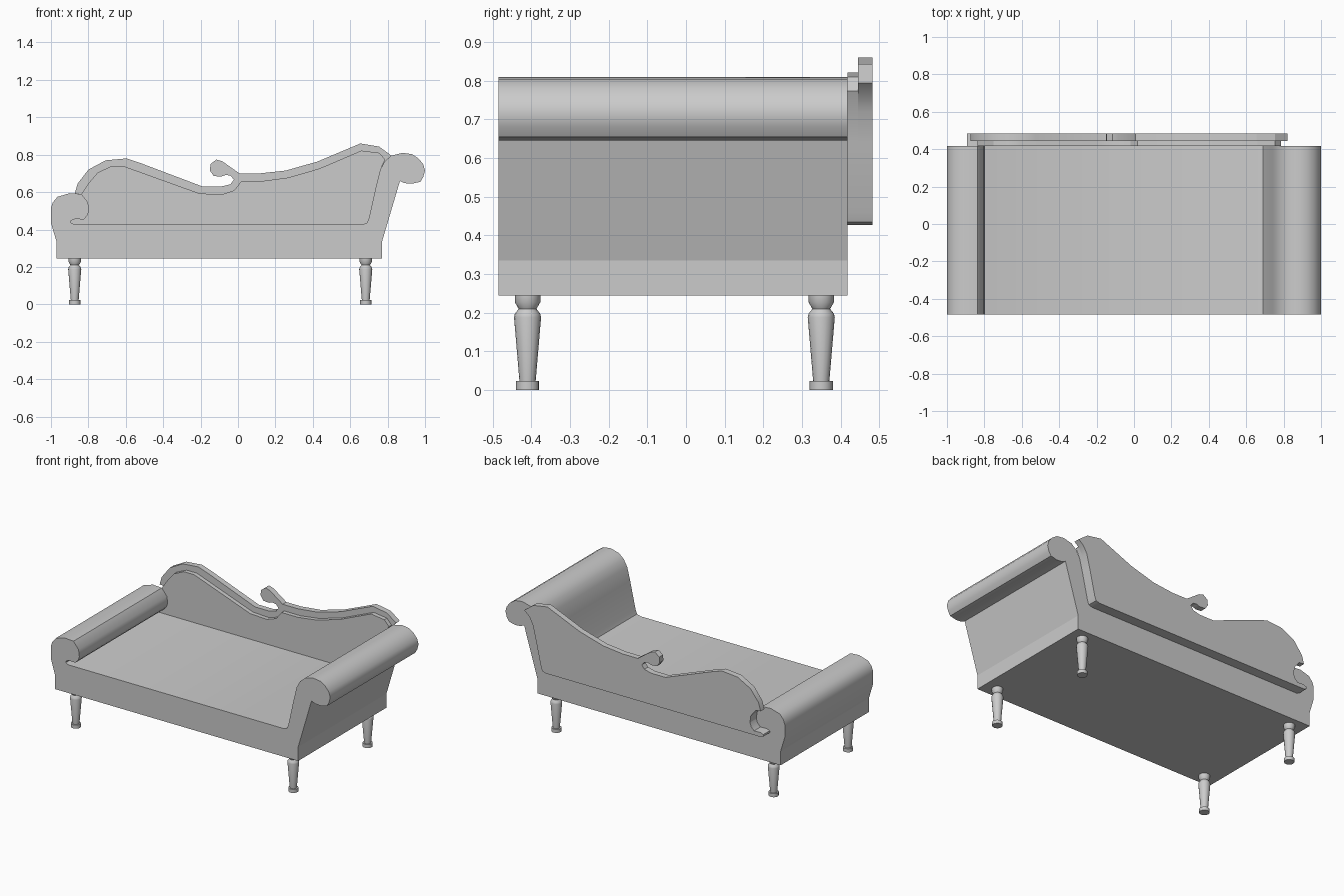
import bpy, bmesh, math

cube = bpy.data.objects.get("Cube")
if cube:
    bpy.data.objects.remove(cube, do_unlink=True)

GREY = (0.6, 0.6, 0.6, 1)
mat = bpy.data.materials.new("plain grey")
mat.use_nodes = True
mat.diffuse_color = GREY
mat.node_tree.nodes["Principled BSDF"].inputs["Base Color"].default_value = GREY


def finish(bm, name, angle):
    bmesh.ops.recalc_face_normals(bm, faces=bm.faces)
    mesh = bpy.data.meshes.new(name)
    bm.to_mesh(mesh)
    bm.free()
    mesh.materials.append(mat)
    obj = bpy.data.objects.new(name, mesh)
    bpy.context.collection.objects.link(obj)
    bpy.ops.object.select_all(action='DESELECT')
    obj.select_set(True)
    bpy.context.view_layer.objects.active = obj
    bpy.ops.object.shade_smooth_by_angle(angle=math.radians(angle))
    return obj


def extrude_profile(name, points, y0, y1, angle):
    """Closed x-z outline swept from y0 to y1."""
    bm = bmesh.new()
    face = bm.faces.new([bm.verts.new((x, y0, z)) for x, z in points])
    new = bmesh.ops.extrude_face_region(bm, geom=[face], use_keep_orig=True)["geom"]
    verts = [g for g in new if isinstance(g, bmesh.types.BMVert)]
    bmesh.ops.translate(bm, verts=verts, vec=(0, y1 - y0, 0))
    return finish(bm, name, angle)


# Shared lines: right arm slope, seat, and the hook under the left roll
arm_slope = [(0.76, 0.72), (0.74, 0.64), (0.70, 0.46), (0.69, 0.435), (0.665, 0.427)]
hook = [(-0.873, 0.427), (-0.893, 0.436), (-0.892, 0.448), (-0.87, 0.456),
        (-0.825, 0.454), (-0.805, 0.475), (-0.796, 0.5), (-0.802, 0.545), (-0.838, 0.59)]

# Upholstered body with rolled arms
right_roll = [(0.866, 0.66), (0.89, 0.648), (0.93, 0.645), (0.975, 0.655), (0.99, 0.68),
              (1.0, 0.715), (0.99, 0.75), (0.965, 0.78), (0.93, 0.803), (0.88, 0.81),
              (0.82, 0.795), (0.785, 0.765)]
left_roll = [(-0.9, 0.594), (-0.965, 0.575), (-0.99, 0.545), (-1.0, 0.515), (-1.0, 0.435)]
base = [(-0.97, 0.335), (-0.97, 0.245), (0.77, 0.245), (0.77, 0.335)]
body = extrude_profile("upholstered_body", base + right_roll + arm_slope + hook + left_roll,
                       -0.485, 0.418, 40)
for p in body.data.polygons:
    # the plinth stays flat so its upper crease reads sharp
    if p.center.z < 0.336 and abs(p.normal.y) < 0.5:
        p.use_smooth = False

# Carved backrest: outer frame with a curled crest, plus a lower inner panel
outer_crest = [(-0.873, 0.593), (-0.857, 0.646), (-0.80, 0.72), (-0.708, 0.77),
               (-0.595, 0.78), (-0.526, 0.757), (-0.19, 0.63), (-0.09, 0.63),
               (-0.04, 0.642), (-0.022, 0.667), (-0.04, 0.688), (-0.065, 0.692),
               (-0.09, 0.683), (-0.13, 0.686), (-0.15, 0.715), (-0.147, 0.75),
               (-0.115, 0.774), (-0.083, 0.764), (0.008, 0.70), (0.115, 0.70),
               (0.254, 0.715), (0.424, 0.763), (0.654, 0.86), (0.755, 0.843),
               (0.82, 0.795), (0.785, 0.765)]
inner_crest = [(-0.80, 0.646), (-0.75, 0.705), (-0.68, 0.737), (-0.606, 0.737),
               (-0.206, 0.593), (-0.088, 0.587), (-0.02, 0.61), (0.019, 0.66),
               (0.136, 0.66), (0.27, 0.678), (0.435, 0.726), (0.66, 0.822),
               (0.755, 0.81), (0.787, 0.774)]
extrude_profile("backrest_frame", outer_crest + arm_slope + hook, 0.445, 0.483, 25)
extrude_profile("backrest_panel", inner_crest + arm_slope + hook, 0.418, 0.445, 25)

# Turned legs
leg_profile = [(0.03, 0), (0.03, 0.023), (0.021, 0.023), (0.035, 0.188), (0.033, 0.197),
               (0.023, 0.21), (0.033, 0.227), (0.033, 0.246)]


def turned_leg(name, x, y, sides=16):
    bm = bmesh.new()
    rings = []
    for r, z in leg_profile:
        rings.append([bm.verts.new((x + r * math.cos(math.tau * i / sides),
                                    y + r * math.sin(math.tau * i / sides), z))
                      for i in range(sides)])
    for a, b in zip(rings, rings[1:]):
        for i in range(sides):
            j = (i + 1) % sides
            bm.faces.new((a[i], a[j], b[j], b[i]))
    bm.faces.new(rings[0])
    bm.faces.new(rings[-1])
    finish(bm, name, 30)


for side, x in (("right", -0.873), ("left", 0.683)):
    for end, y in (("front", -0.41), ("back", 0.35)):
        turned_leg(f"{end}_{side}_leg", x, y)
